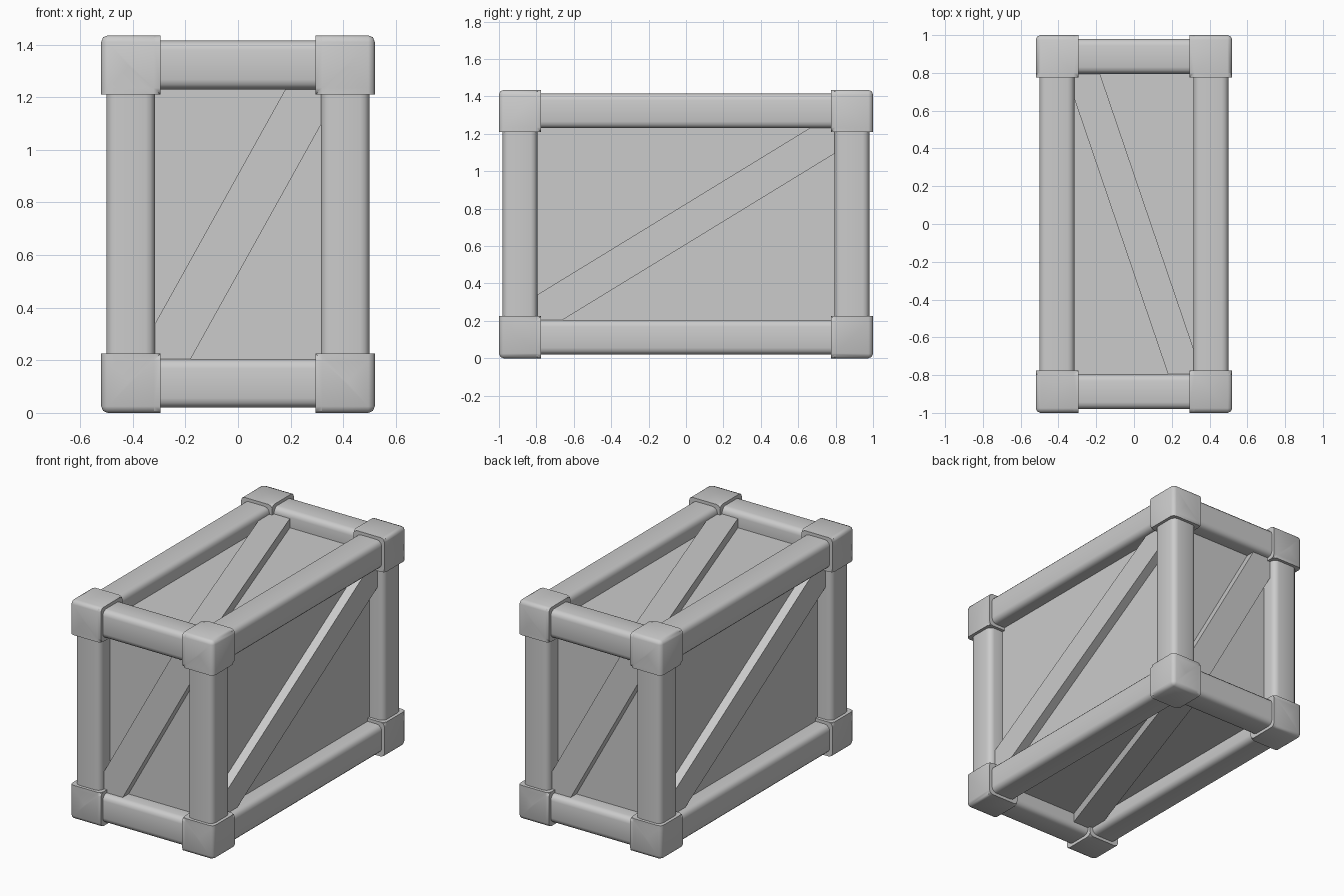
import bpy, bmesh, math
from mathutils import Vector

if "Cube" in bpy.data.objects:
    bpy.data.objects.remove(bpy.data.objects["Cube"])

MID = Vector((0, 0, 0.7175))            # centre of the crate
C = Vector((0.4075, 0.8875, 0.605))     # beam / corner centre lines
BEAM, CORNER = 0.0925, 0.1125           # half widths


def to_object(name, bm, angle=None):
    bmesh.ops.recalc_face_normals(bm, faces=bm.faces)
    me = bpy.data.meshes.new(name)
    bm.to_mesh(me)
    bm.free()
    ob = bpy.data.objects.new(name, me)
    ob.location = MID
    bpy.context.collection.objects.link(ob)
    if angle:
        smooth(ob, angle)
    return ob


def smooth(ob, angle):
    bpy.ops.object.select_all(action='DESELECT')
    ob.select_set(True)
    bpy.context.view_layer.objects.active = ob
    bpy.ops.object.shade_smooth_by_angle(angle=math.radians(angle))


def box(center, half):
    bm = bmesh.new()
    bmesh.ops.create_cube(bm, size=2)
    for v in bm.verts:
        v.co = Vector([c + h * k for c, h, k in zip(center, half, v.co)])
    return bm


def bevel(bm, edges, width, segments):
    bmesh.ops.bevel(bm, geom=edges, offset=width, offset_type='OFFSET',
                    segments=segments, profile=0.5, affect='EDGES')


def mirror(ob, axes):
    m = ob.modifiers.new("Mirror", 'MIRROR')
    m.use_axis = [i in axes for i in range(3)]
    m.use_mirror_merge = False


# Rounded beams: one per direction, mirrored to four
for axis, name in enumerate(("cross_beams", "long_beams", "corner_posts")):
    center, half = C.copy(), Vector((BEAM,) * 3)
    center[axis], half[axis] = 0, C[axis]
    bm = box(center, half)
    sides = [e for e in bm.edges
             if abs((e.verts[0].co - e.verts[1].co)[axis]) > 0.1]
    bevel(bm, sides, 0.036, 3)
    mirror(to_object(name, bm, 50), [i for i in range(3) if i != axis])

# Corner blocks: three bevelled collars with sharp inner mouths, joined
collars = []
for axis in range(3):
    bm = box(C, (CORNER,) * 3)
    inner = C[axis] - CORNER
    edges = [e for e in bm.edges
             if not all(abs(v.co[axis] - inner) < 1e-4 for v in e.verts)]
    bevel(bm, edges, 0.025, 2)
    collars.append(to_object("corner_blocks" if axis == 0 else "collar_helper", bm))
corner = collars[0]
for other in collars[1:]:
    m = corner.modifiers.new("Union", 'BOOLEAN')
    m.operation, m.solver, m.object = 'UNION', 'EXACT', other
bpy.context.view_layer.update()
joined = bpy.data.meshes.new_from_object(
    corner.evaluated_get(bpy.context.evaluated_depsgraph_get()))
corner.modifiers.clear()
corner.data = joined
for other in collars[1:]:
    bpy.data.objects.remove(other)
smooth(corner, 50)
mirror(corner, (0, 1, 2))

# Recessed panels as one inner body
DEPTH = 0.01
to_object("panels", box((0, 0, 0), C - Vector((DEPTH,) * 3)))

# Diagonal braces, one on each face
X, Y, Z = Vector((1, 0, 0)), Vector((0, 1, 0)), Vector((0, 0, 1))
GAP, TUCK = 0.135, 0.05
faces = {"front": (-Y, X), "right": (X, Y), "back": (Y, -X),
         "left": (-X, -Y), "top": (Z, Y), "bottom": (-Z, Y)}
for side, (n, r) in faces.items():
    up = n.cross(r)
    size = lambda d: sum(abs(d[i]) * C[i] for i in range(3))
    a, b = size(r) - BEAM, size(up) - BEAM
    slope = (2 * b - GAP) / (2 * a - GAP)
    k = b - slope * (a - GAP)
    a, b = a + TUCK, b + TUCK
    outline = [(-a, -b), ((k - b) / slope, -b), (a, slope * a - k),
               (a, b), ((b - k) / slope, b), (-a, k - slope * a)]
    # line meeting the lower edge mirrors the one meeting the upper edge
    bm = bmesh.new()
    base = size(n) - DEPTH - 0.01
    f = bm.faces.new([bm.verts.new(r * p + up * q + n * base) for p, q in outline])
    ext = bmesh.ops.extrude_face_region(bm, geom=[f])
    top = [v for v in ext["geom"] if isinstance(v, bmesh.types.BMVert)]
    bmesh.ops.translate(bm, verts=top, vec=n * (DEPTH + 0.01 + 0.05))
    to_object(side + "_brace", bm)
